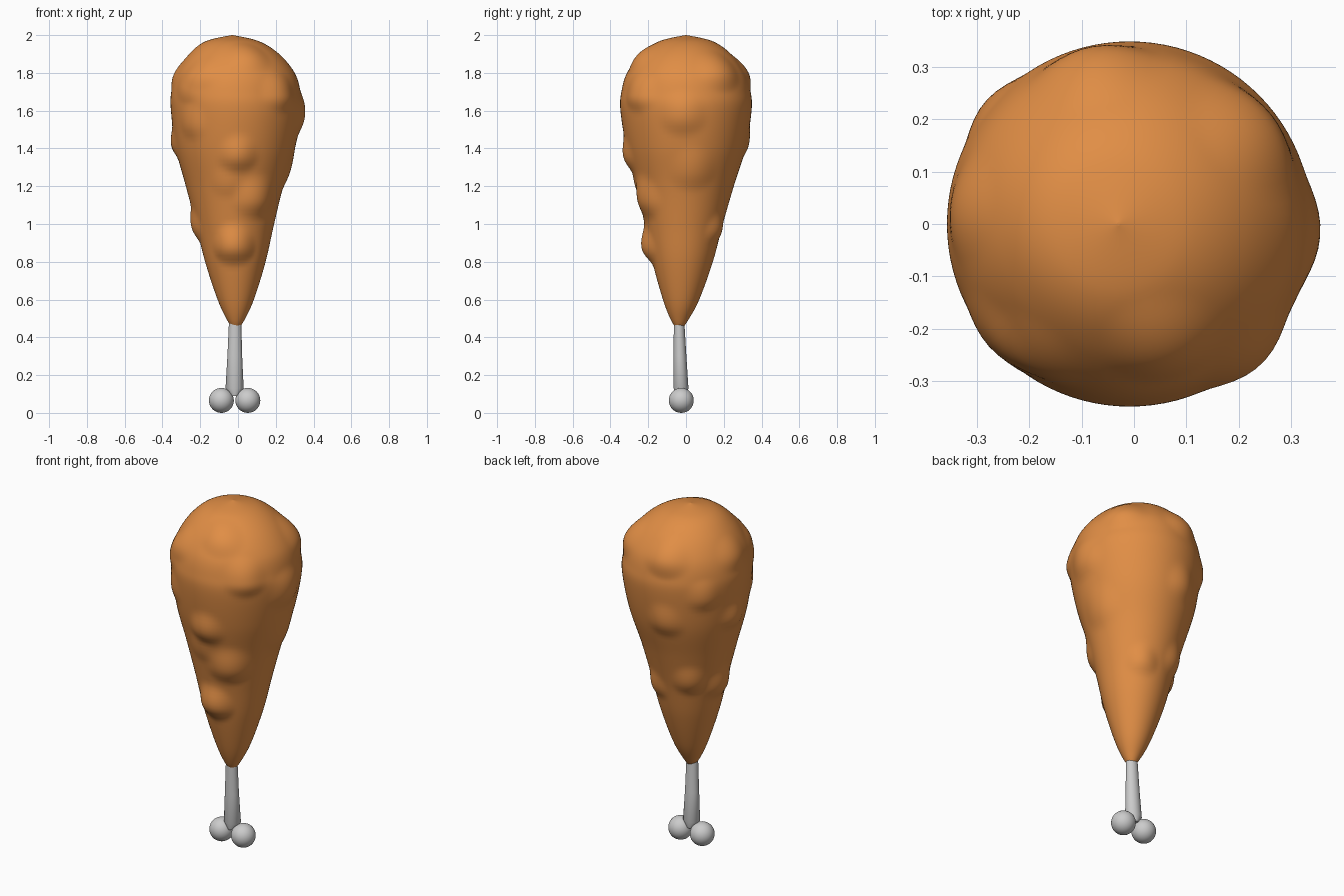
import bpy, bmesh
from math import sin, cos, pi, radians
from mathutils import Vector

if "Cube" in bpy.data.objects:
    bpy.data.objects.remove(bpy.data.objects["Cube"])

# Meat profile: z, radius, centre x, centre y
PROFILE = [(0.43, 0.004, -0.012, -0.035), (0.49, 0.045, -0.012, -0.034),
           (0.6, 0.096, -0.012, -0.026), (0.8, 0.16, -0.014, -0.018),
           (1.0, 0.207, -0.016, -0.012), (1.2, 0.258, -0.018, -0.005),
           (1.4, 0.315, -0.014, 0), (1.6, 0.347, -0.008, 0),
           (1.7, 0.342, -0.011, 0), (1.8, 0.312, -0.012, 0),
           (1.9, 0.238, -0.02, 0), (1.968, 0.14, -0.03, 0), (2.0, 0.003, -0.03, 0)]
# Crust bumps: angle in degrees (0 = right, -90 = front), z, size, height
BUMPS = [(-87, 1.35, 0.12, 0.028), (-93, 0.87, 0.13, 0.042), (-62, 1.12, 0.14, 0.028),
         (-72, 1.88, 0.13, 0.016), (-139, 1.72, 0.12, 0.014), (-134, 1.52, 0.11, 0.013),
         (-47, 1.68, 0.13, 0.022), (-3, 1.56, 0.14, 0.02), (178, 1.41, 0.11, 0.014),
         (178, 0.98, 0.12, 0.028), (8, 1.27, 0.14, 0.014), (36, 1.8, 0.15, 0.022),
         (62, 0.96, 0.1, 0.02), (140, 1.58, 0.11, 0.016), (102, 1.42, 0.12, 0.018),
         (172, 1.42, 0.1, 0.01), (103, 1.79, 0.14, 0.022), (175, 1.78, 0.12, 0.012),
         (125, 1.03, 0.11, 0.02), (-100, 1.21, 0.1, 0.008), (-126, 1.79, 0.12, 0.012)]


def sample(t):
    """Smooth interpolation through the profile."""
    i = min(int(t), len(PROFILE) - 2)
    f = t - i
    p = [PROFILE[max(0, min(len(PROFILE) - 1, i + k))] for k in (-1, 0, 1, 2)]
    return [0.5 * (2 * b + (c - a) * f + (2 * a - 5 * b + 4 * c - d) * f * f
                   + (3 * b - a - 3 * c + d) * f ** 3) for a, b, c, d in zip(*p)]


def radius_at(z):
    for a, b in zip(PROFILE, PROFILE[1:]):
        if a[0] <= z <= b[0]:
            return a[1] + (b[1] - a[1]) * (z - a[0]) / (b[0] - a[0])


def loft(name, rings):
    """Closed skin through equal-sized rings of points."""
    bm = bmesh.new()
    loops = [[bm.verts.new(p) for p in ring] for ring in rings]
    n = len(loops[0])
    for a, b in zip(loops, loops[1:]):
        for i in range(n):
            bm.faces.new((a[i], a[(i + 1) % n], b[(i + 1) % n], b[i]))
    bm.faces.new(loops[0][::-1])
    bm.faces.new(loops[-1])
    for f in bm.faces:
        f.smooth = len(f.verts) == 4
    mesh = bpy.data.meshes.new(name)
    bm.to_mesh(mesh)
    bm.free()
    ob = bpy.data.objects.new(name, mesh)
    bpy.context.collection.objects.link(ob)
    return ob


# Meat with bumps that fall off more sharply on their lower side
centres = [(Vector((radius_at(z) * cos(radians(a)), radius_at(z) * sin(radians(a)), z)), s, h)
           for a, z, s, h in BUMPS]
rings, steps, sides = [], 110, 96
for j in range(steps + 1):
    z, r, cx, cy = sample(j / steps * (len(PROFILE) - 1))
    ring = []
    for i in range(sides):
        a = 2 * pi * i / sides
        p = Vector((r * cos(a), r * sin(a), z))
        out = Vector((cos(a), sin(a), max(0, z - 1.65) * 3)).normalized()
        push = 0
        for c, s, h in centres:
            d = p - c
            d.z *= 1.3 if d.z < 0 else 0.85
            q = max(0, 1 - (d.length / s) ** 2)
            push += h * q * q
        ring.append(p + out * push + Vector((cx, cy, 0)))
    rings.append(ring)
meat = loft("meat", rings)
mat = bpy.data.materials.new("crust")
mat.diffuse_color = (0.75, 0.27, 0.06, 1)
mat.use_nodes = True
mat.node_tree.nodes["Principled BSDF"].inputs["Base Color"].default_value = mat.diffuse_color
meat.data.materials.append(mat)

# Tapered bone shaft: z, centre x, centre y, half width, half depth
shaft = [(0.09, -0.018, -0.026, 0.02, 0.03), (0.13, -0.018, -0.026, 0.048, 0.039),
         (0.3, -0.017, -0.032, 0.039, 0.034), (0.5, -0.015, -0.037, 0.032, 0.027)]
loft("bone_shaft", [[(cx + w * cos(pi * i / 12), cy + d * sin(pi * i / 12), z) for i in range(24)]
                    for z, cx, cy, w, d in shaft])

# Two round knuckles at the foot of the bone
for side, x in (("left", -0.088), ("right", 0.052)):
    bpy.ops.mesh.primitive_uv_sphere_add(segments=32, ring_count=16, radius=0.066,
                                         location=(x, -0.025, 0.066))
    bpy.context.object.name = "bone_knuckle_" + side
    bpy.ops.object.shade_smooth()
